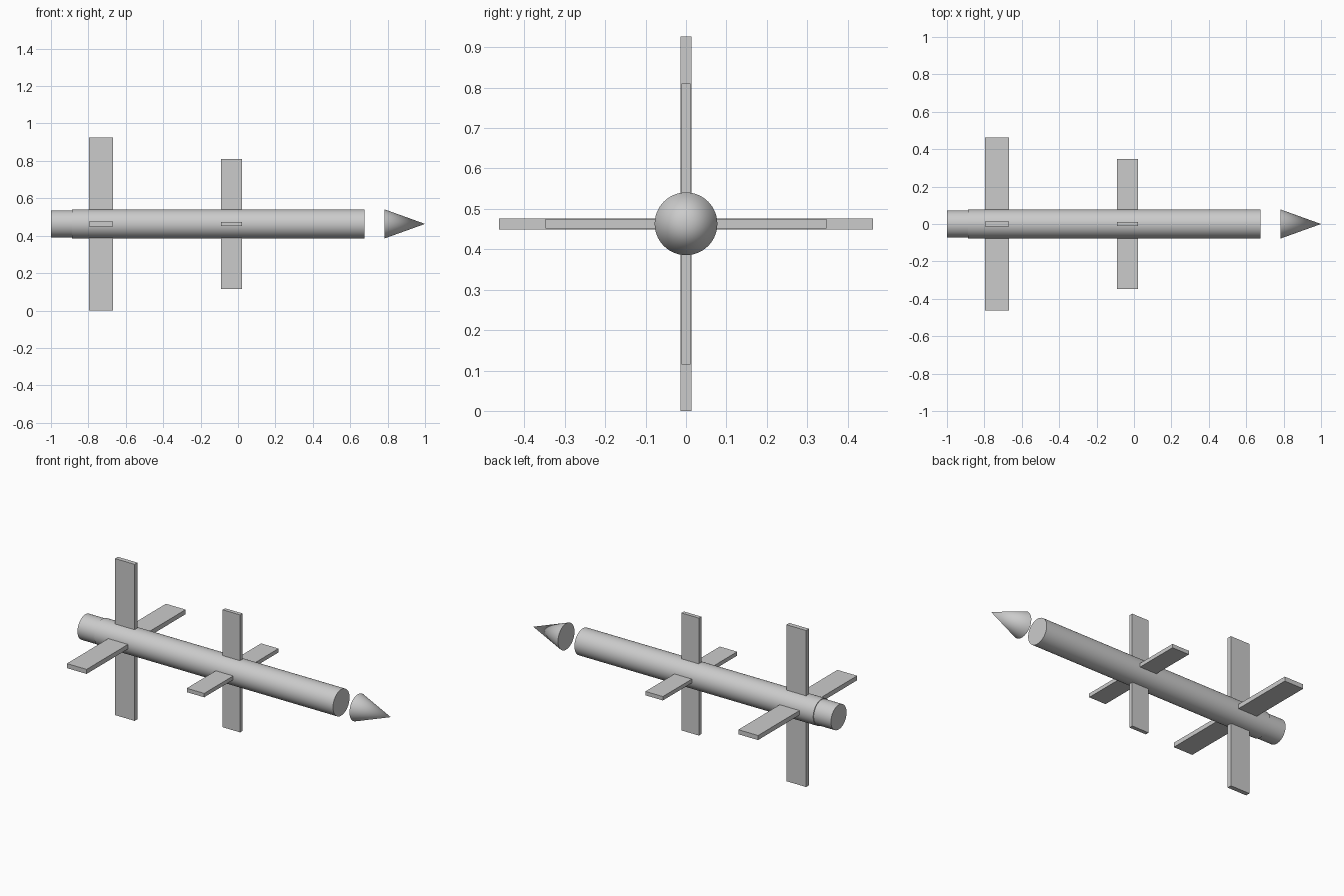
import bpy
from math import pi

if "Cube" in bpy.data.objects:
    bpy.data.objects.remove(bpy.data.objects["Cube"])

AXIS_Z = 0.463


def tube(name, x0, x1, r0, r1):
    """Round section along x, from radius r0 at x0 to r1 at x1."""
    bpy.ops.mesh.primitive_cone_add(
        vertices=64, radius1=r0, radius2=r1, depth=x1 - x0,
        location=((x0 + x1) / 2, 0, AXIS_Z), rotation=(0, pi / 2, 0))
    ob = bpy.context.object
    ob.name = name
    bpy.ops.object.transform_apply(location=False, rotation=True, scale=True)
    bpy.ops.object.shade_smooth_by_angle(angle=pi / 6)


def fin_pair(name, x0, x1, span, thickness, upright):
    """Flat plate passing through the body, making two opposite fins."""
    bpy.ops.mesh.primitive_cube_add(size=1, location=((x0 + x1) / 2, 0, AXIS_Z))
    ob = bpy.context.object
    ob.name = name
    ob.scale = (x1 - x0, thickness, span) if upright else (x1 - x0, span, thickness)
    bpy.ops.object.transform_apply(location=False, rotation=False, scale=True)


# Body, narrower tail nozzle and detached nose
tube("body", -0.887, 0.676, 0.0775, 0.0775)
tube("tail_nozzle", -1.0, -0.887, 0.073, 0.073)
tube("nose_cone", 0.784, 1.0, 0.0775, 0.0)

# Tail fins and smaller mid-body wings, each a cross of two plates
for label, x0, x1, span, thick in (("tail_fin", -0.796, -0.667, 0.926, 0.027),
                                   ("mid_wing", -0.092, 0.022, 0.695, 0.023)):
    fin_pair(label + "_vertical", x0, x1, span, thick, True)
    fin_pair(label + "_horizontal", x0, x1, span, thick, False)
